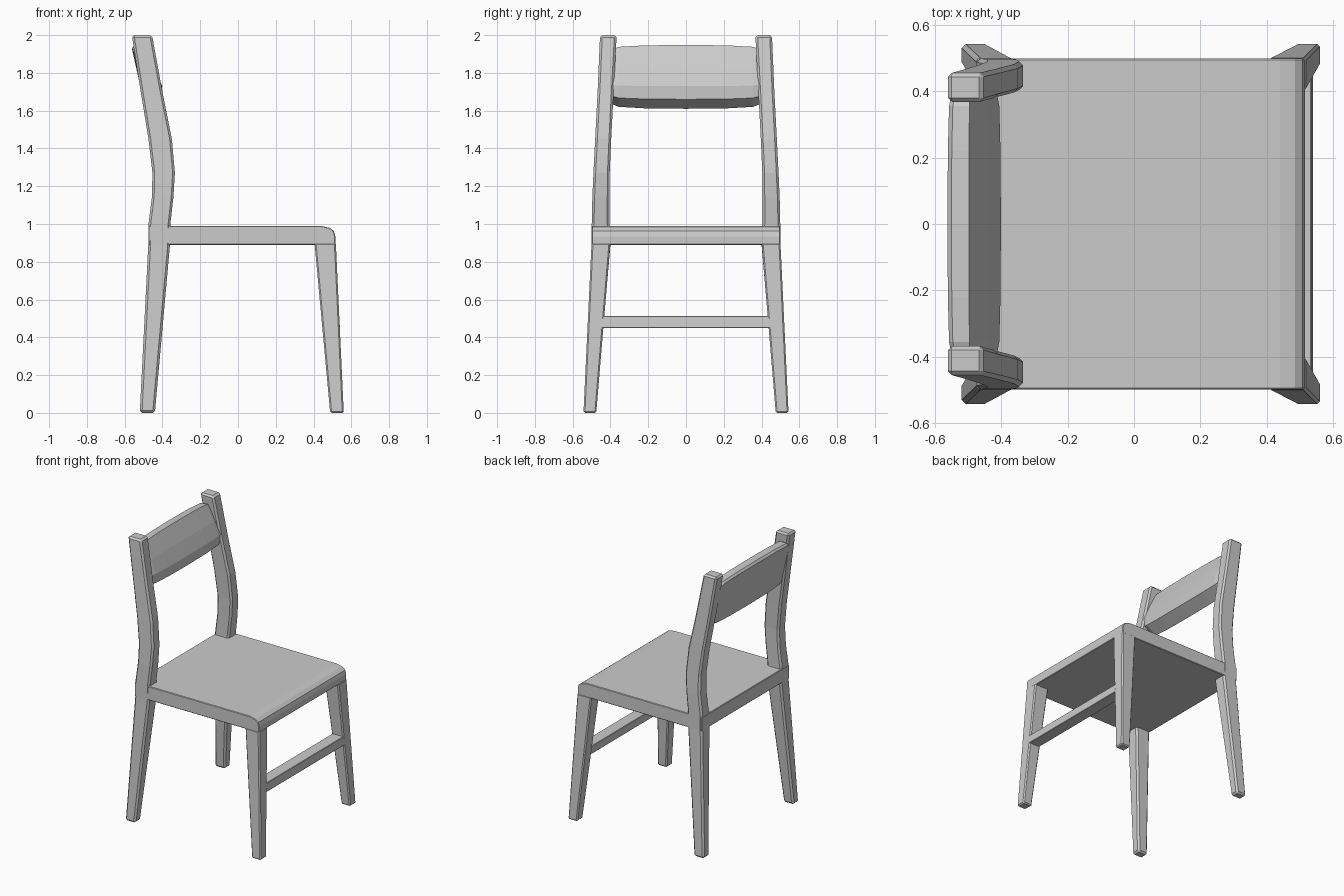
import bpy, bmesh
from mathutils import Vector

if "Cube" in bpy.data.objects:
    bpy.data.objects.remove(bpy.data.objects["Cube"])


def loft(name, rings, bevel=0.01, mirror=False):
    """Skin equal-length rings of points, cap the ends, soften the edges."""
    bm = bmesh.new()
    loops = [[bm.verts.new(p) for p in ring] for ring in rings]
    n = len(loops[0])
    for a, b in zip(loops, loops[1:]):
        for i in range(n):
            j = (i + 1) % n
            bm.faces.new((a[i], a[j], b[j], b[i]))
    bm.faces.new(loops[0])
    bm.faces.new(loops[-1])
    bmesh.ops.recalc_face_normals(bm, faces=bm.faces[:])
    mesh = bpy.data.meshes.new(name)
    bm.to_mesh(mesh)
    bm.free()
    obj = bpy.data.objects.new(name, mesh)
    bpy.context.collection.objects.link(obj)
    if bevel:
        mod = obj.modifiers.new("soft_edges", 'BEVEL')
        mod.width = bevel
        mod.segments = 1
        mod.limit_method = 'ANGLE'
        mod.angle_limit = 0.7
    if mirror:
        mod = obj.modifiers.new("other_side", 'MIRROR')
        mod.use_axis = (False, True, False)
    return obj


def rect(z, x0, x1, y0, y1):
    return [(x0, y0, z), (x1, y0, z), (x1, y1, z), (x0, y1, z)]


# Seat: side profile with a rounded front edge, extruded across
profile = [(-0.475, 0.89), (0.515, 0.89), (0.515, 0.935), (0.508, 0.962),
           (0.485, 0.98), (0.44, 0.99), (-0.475, 0.99)]
loft("seat", [[(x, y, z) for x, z in profile] for y in (-0.498, 0.498)], 0.004)

# Front legs, tapering and splayed outward
loft("front_leg", [rect(0, 0.488, 0.56, 0.475, 0.543),
                   rect(0.90, 0.405, 0.518, 0.40, 0.50)], 0.008, True)

# Back legs running up into the curved back posts
back = [(0, -0.52, -0.44, 0.477, 0.543), (0.89, -0.475, -0.36, 0.40, 0.50),
        (1.0, -0.474, -0.358, 0.405, 0.499), (1.14, -0.456, -0.342, 0.405, 0.496),
        (1.27, -0.453, -0.334, 0.404, 0.49), (1.45, -0.474, -0.35, 0.396, 0.481),
        (1.70, -0.515, -0.40, 0.383, 0.468), (2.0, -0.562, -0.455, 0.367, 0.455)]
loft("back_leg", [rect(*r) for r in back], 0.012, True)

# Stretcher between the front legs
loft("front_stretcher", [[(0.454, y, 0.45), (0.54, y, 0.45),
                          (0.535, y, 0.512), (0.448, y, 0.512)]
                         for y in (-0.45, 0.45)], 0.003)

# Backrest: leaning cushion-like section, swelling toward the middle
section = [(-0.562, 1.93), (-0.55, 1.945), (-0.497, 1.948), (-0.44, 1.83),
           (-0.401, 1.73), (-0.403, 1.66), (-0.49, 1.61), (-0.513, 1.71)]
mid = Vector((-0.482, 1.78))
rings = []
for y, s in ((-0.39, 0.86), (-0.355, 0.94), (-0.22, 0.985), (0, 1),
             (0.22, 0.985), (0.355, 0.94), (0.39, 0.86)):
    pts = [mid + (Vector(p) - mid) * s for p in section]
    rings.append([(p.x, y, p.y) for p in pts])
loft("backrest", rings, 0)
